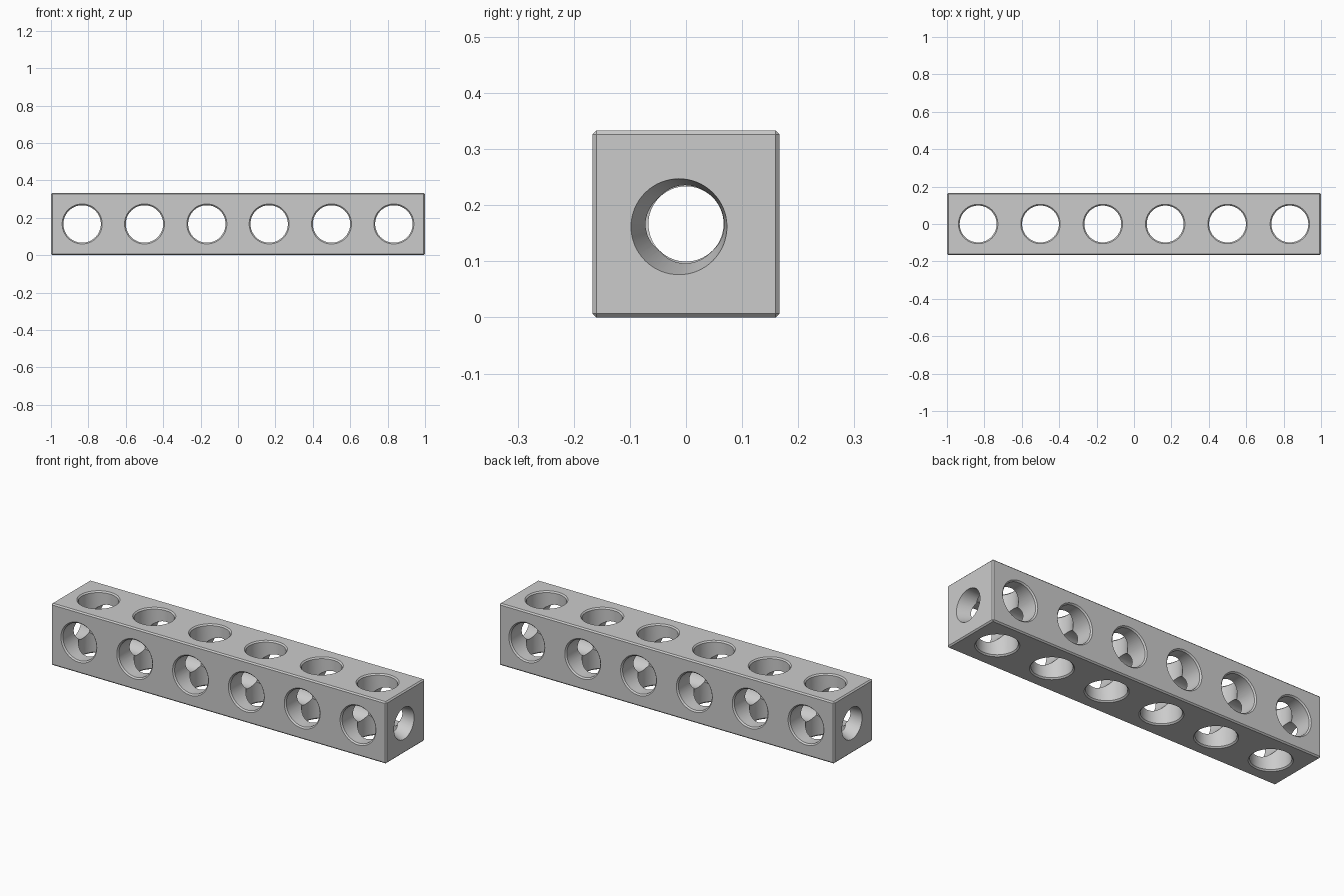
import bpy
import bmesh
import math
from mathutils import Matrix, Vector

cube = bpy.data.objects.get("Cube")
if cube:
    bpy.data.objects.remove(cube, do_unlink=True)

SIDE = 1 / 3           # width and height of the beam
HALF = SIDE / 2
BEVEL = 0.007
SIDES = 64

grey = bpy.data.materials.new("plain_grey")
grey.use_nodes = True
colour = (0.6, 0.6, 0.6, 1)
grey.diffuse_color = colour
grey.node_tree.nodes["Principled BSDF"].inputs["Base Color"].default_value = colour


def make_object(name, bm):
    bmesh.ops.recalc_face_normals(bm, faces=bm.faces)
    mesh = bpy.data.meshes.new(name)
    bm.to_mesh(mesh)
    bm.free()
    mesh.materials.append(grey)
    obj = bpy.data.objects.new(name, mesh)
    bpy.context.collection.objects.link(obj)
    return obj


def loft(bm, rings, matrix):
    """Closed tube through (distance, radius, side shift, up shift) rings."""
    loops = []
    for dist, radius, dx, dy in rings:
        loops.append([bm.verts.new(matrix @ Vector((
            dx + radius * math.cos(math.tau * i / SIDES),
            dy + radius * math.sin(math.tau * i / SIDES), dist)))
            for i in range(SIDES)])
    for a, b in zip(loops, loops[1:]):
        for i in range(SIDES):
            j = (i + 1) % SIDES
            bm.faces.new((a[i], a[j], b[j], b[i]))
    bm.faces.new(loops[0][::-1])
    bm.faces.new(loops[-1])


def cross_holes(name, radius, turn):
    """Six through holes with a small chamfer at both mouths."""
    half = [(HALF + 0.02, radius + BEVEL + 0.02), (HALF - BEVEL, radius)]
    rings = [(-d, r, 0, 0) for d, r in half]
    rings += [(d, r, 0, 0) for d, r in reversed(half)]
    # Mouth flare continues outside the surface at the same slope
    bm = bmesh.new()
    for i in range(6):
        x = (i - 2.5) * SIDE
        loft(bm, rings, Matrix.Translation((x, 0, HALF)) @ turn)
    return make_object(name, bm)


# Square beam with chamfered edges
bm = bmesh.new()
bmesh.ops.create_cube(bm, size=1, matrix=Matrix.Translation((0, 0, HALF))
                      @ Matrix.Diagonal((2, SIDE, SIDE, 1)))
bmesh.ops.bevel(bm, geom=bm.edges[:], offset=BEVEL, segments=1,
                affect='EDGES', profile=0.5)
beam = make_object("drilled_beam", bm)

# Holes from front to back and from top to bottom
cutters = [
    cross_holes("front_hole_cutter", 0.1, Matrix.Rotation(math.pi / 2, 4, 'X')),
    cross_holes("top_hole_cutter", 0.0985, Matrix.Identity(4)),
]

# Lengthwise bore, widening off-centre towards each end
bm = bmesh.new()
axes = Matrix(((0, 0, 1, 0), (1, 0, 0, 0), (0, 1, 0, HALF), (0, 0, 0, 1)))
mouth = [(1.02, 0.09, -0.016, -0.0065), (1.0, 0.0855, -0.0125, -0.005),
         (0.92, 0.067, 0, 0)]
rings = [(-d, r, -dx, dy) for d, r, dx, dy in mouth] + mouth[::-1]
loft(bm, rings, axes)
cutters.append(make_object("end_bore_cutter", bm))

# Cut the beam and drop the cutters
bpy.context.view_layer.objects.active = beam
for cutter in cutters:
    cutter.hide_render = True
    mod = beam.modifiers.new(cutter.name, 'BOOLEAN')
    mod.operation = 'DIFFERENCE'
    mod.solver = 'EXACT'
    mod.object = cutter
    bpy.ops.object.modifier_apply(modifier=mod.name)
for cutter in cutters:
    bpy.data.objects.remove(cutter, do_unlink=True)

# Smooth hole walls, crisp edges
bpy.ops.object.select_all(action='DESELECT')
beam.select_set(True)
bpy.context.view_layer.objects.active = beam
bpy.ops.object.shade_smooth_by_angle(angle=math.radians(25))
